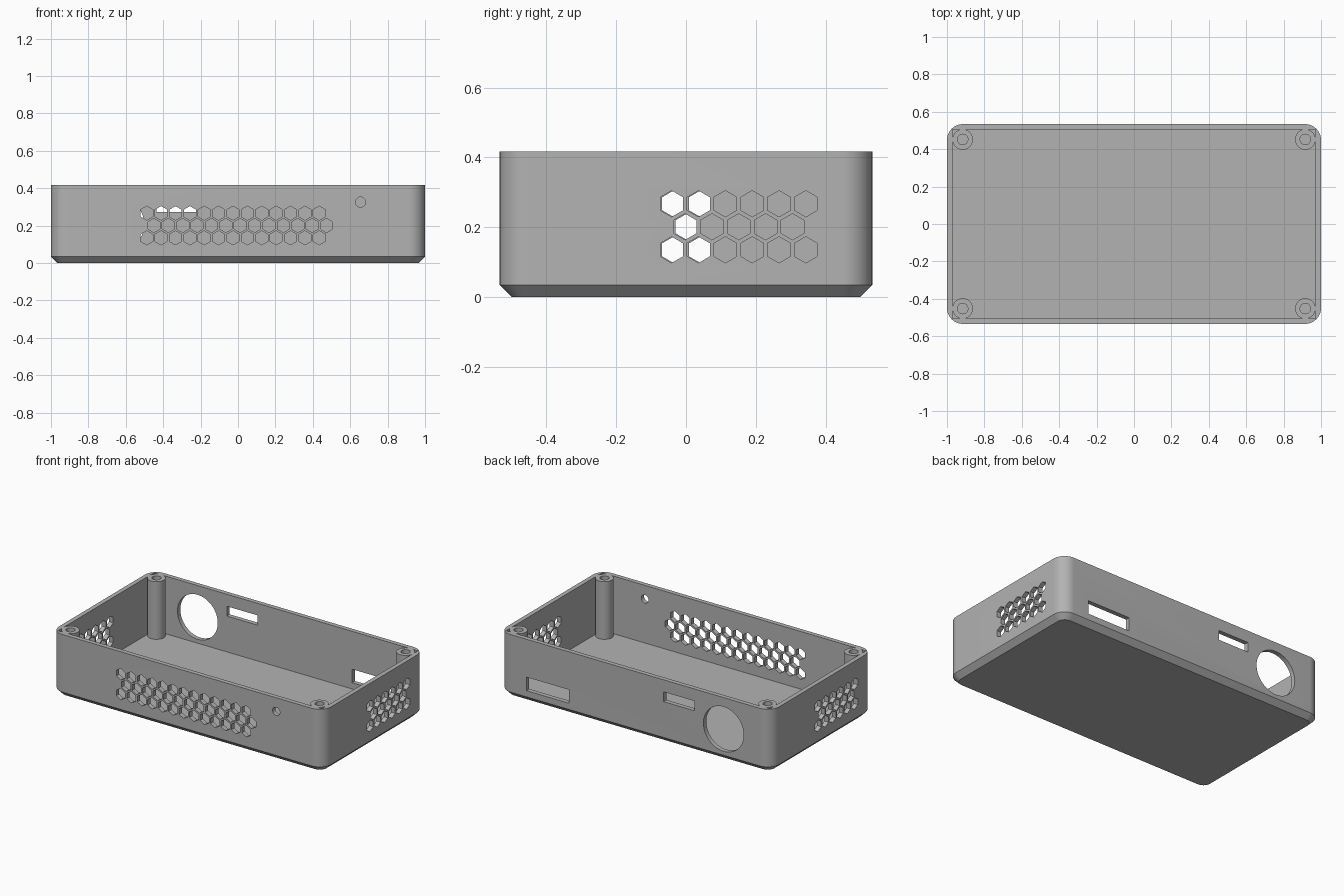
import bpy, bmesh, math
from mathutils import Matrix, Vector

if "Cube" in bpy.data.objects:
    bpy.data.objects.remove(bpy.data.objects["Cube"])

HX, HY, H = 1.0, 0.534, 0.417      # half length, half depth, height
CHAMFER, CORNER = 0.034, 0.085
WALL, FLOOR = 0.03, 0.034
POSTS = [(sx * 0.916, sy * 0.452) for sx in (-1, 1) for sy in (-1, 1)]

grey = bpy.data.materials.new("grey plastic")
grey.diffuse_color = (0.45, 0.45, 0.45, 1)
grey.use_nodes = True
grey.node_tree.nodes["Principled BSDF"].inputs["Base Color"].default_value = grey.diffuse_color


def make_object(name, bm):
    bmesh.ops.recalc_face_normals(bm, faces=bm.faces)
    mesh = bpy.data.meshes.new(name)
    bm.to_mesh(mesh)
    bm.free()
    mesh.materials.append(grey)
    obj = bpy.data.objects.new(name, mesh)
    bpy.context.collection.objects.link(obj)
    return obj


def add_box(bm, lo, hi):
    lo, hi = Vector(lo), Vector(hi)
    size = hi - lo
    bmesh.ops.create_cube(bm, size=1, matrix=Matrix.Translation((lo + hi) / 2)
                          @ Matrix.Diagonal((*size, 1)))


def add_prism(bm, center, radius, depth, sides, axis="Z"):
    """Regular prism along an axis; six sided ones point upwards."""
    rot = {"Z": Matrix.Identity(4),
           "Y": Matrix.Rotation(math.pi / 2, 4, "X"),
           "X": Matrix.Rotation(math.pi / 2, 4, "Z") @ Matrix.Rotation(math.pi / 2, 4, "X")}[axis]
    # turn the profile so that a corner lies on the local y axis
    bmesh.ops.create_cone(bm, cap_ends=True, segments=sides, radius1=radius, radius2=radius,
                          depth=depth, matrix=Matrix.Translation(center) @ rot)


def cut(target, cutter):
    mod = target.modifiers.new("cut", "BOOLEAN")
    mod.operation, mod.solver, mod.object = "DIFFERENCE", "EXACT", cutter
    bpy.context.view_layer.objects.active = target
    bpy.ops.object.modifier_apply(modifier=mod.name)
    bpy.data.objects.remove(cutter)


def rounded_ring(inset, z, steps=12):
    r = CORNER - inset
    points = []
    for k, (sx, sy) in enumerate([(1, 1), (-1, 1), (-1, -1), (1, -1)]):
        for i in range(steps + 1):
            a = math.pi / 2 * (k + i / steps)
            points.append((sx * (HX - CORNER) + r * math.cos(a),
                           sy * (HY - CORNER) + r * math.sin(a), z))
    return points


# Outer case: rounded block with a chamfered lower edge
bm = bmesh.new()
rings = [[bm.verts.new(p) for p in rounded_ring(inset, z)]
         for inset, z in ((CHAMFER, 0), (0, CHAMFER), (0, H))]
for low, high in zip(rings, rings[1:]):
    for i in range(len(low)):
        j = (i + 1) % len(low)
        bm.faces.new((low[i], low[j], high[j], high[i]))
bm.faces.new(rings[0][::-1])
bm.faces.new(rings[-1])
case = make_object("enclosure_case", bm)

# Cavity, leaving the four screw posts standing
bm = bmesh.new()
add_box(bm, (WALL - HX, WALL - HY, FLOOR), (HX - WALL, HY - WALL, 0.6))
cavity = make_object("cavity_cutter", bm)
bm = bmesh.new()
for x, y in POSTS:
    add_prism(bm, (x, y, 0.3), 0.055, 0.8, 40)
cut(cavity, make_object("post_cutter", bm))
cut(case, cavity)

# Screw holes and all wall openings
bm = bmesh.new()
for x, y in POSTS:
    add_prism(bm, (x, y, 0.35), 0.028, 0.6, 32)
PITCH, HEX, DEPTH = 0.0769, 0.0375, 0.12
for row, z in enumerate((0.135, 0.201, 0.267)):
    shift = PITCH / 2 * (row % 2)
    for i in range(13):                                  # front vent
        add_prism(bm, (-0.488 + shift + i * PITCH, -HY, z), HEX, DEPTH, 6, "Y")
    for i in range(6 - row % 2):                         # side vents
        y = -0.041 + shift + i * PITCH
        for s in (1, -1):
            add_prism(bm, (s * HX, s * y, z), HEX, DEPTH, 6, "X")
add_prism(bm, (0.655, -HY, 0.326), 0.027, DEPTH, 32, "Y")   # front light hole
add_prism(bm, (-0.65, HY, 0.208), 0.148, DEPTH, 64, "Y")    # rear round socket
for x0, x1, z0, z1 in ((-0.435, -0.21, 0.272, 0.337), (0.485, 0.80, 0.075, 0.165)):
    add_box(bm, (x0, HY - 0.06, z0), (x1, HY + 0.06, z1))   # rear slots
cut(case, make_object("opening_cutter", bm))

# Smooth round corners and posts, keep edges sharp
bpy.ops.object.select_all(action="DESELECT")
case.select_set(True)
bpy.context.view_layer.objects.active = case
bpy.ops.object.shade_smooth_by_angle(angle=math.radians(30))
